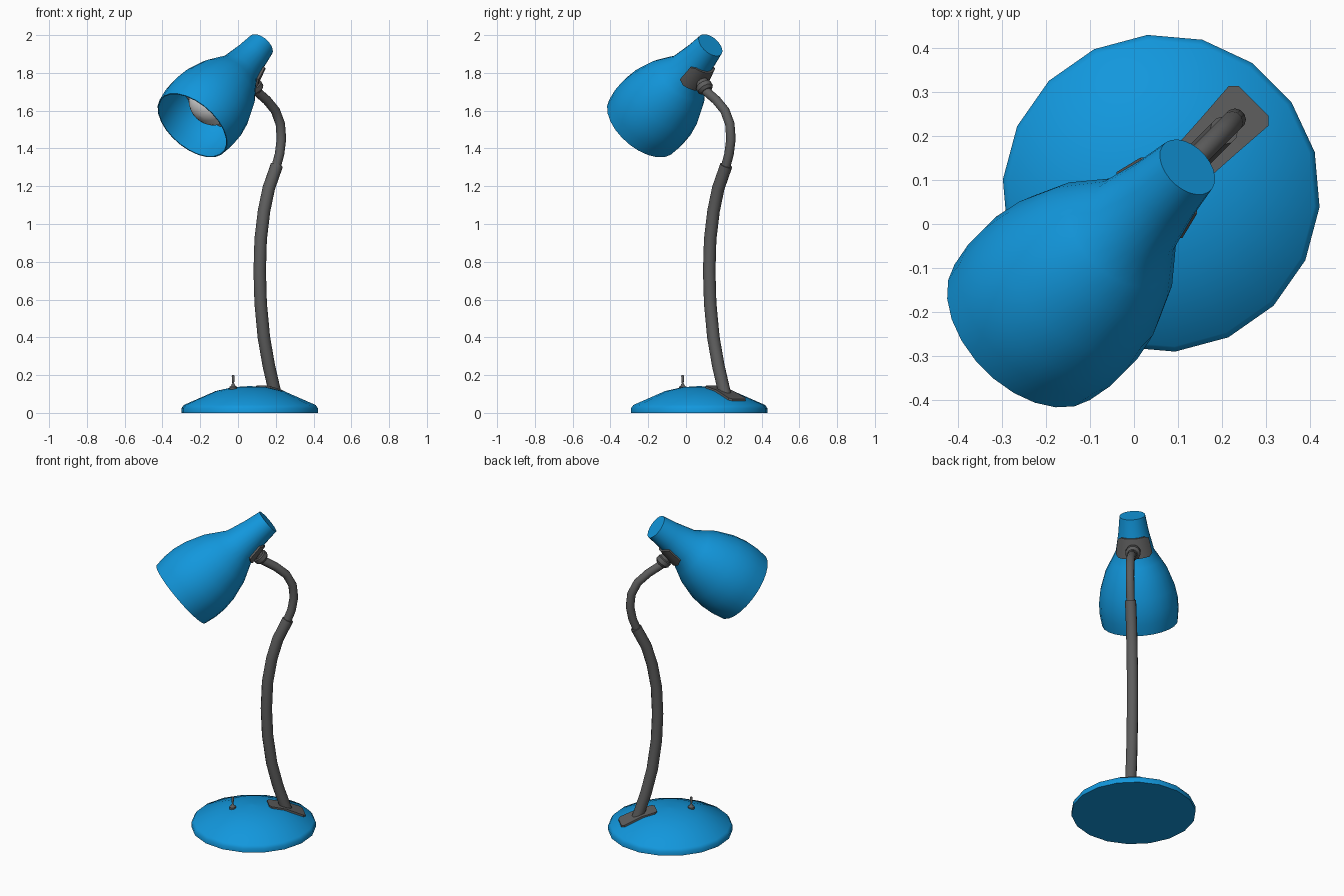
import bpy, bmesh, math
from mathutils import Vector

if "Cube" in bpy.data.objects:
    bpy.data.objects.remove(bpy.data.objects["Cube"])

# The lamp lies in a diagonal plane: s runs toward back right, w across, z up
K = math.sqrt(0.5)
S, W, Z = Vector((K, K, 0)), Vector((-K, K, 0)), Vector((0, 0, 1))
SHIFT = Vector((-0.002, 0.006, 0))


def P(s, w, z):
    return S * s + W * w + Z * z + SHIFT


def material(name, rgb):
    m = bpy.data.materials.new(name)
    m.diffuse_color = (*rgb, 1)
    m.use_nodes = True
    m.node_tree.nodes["Principled BSDF"].inputs["Base Color"].default_value = m.diffuse_color
    return m


BLUE = material("blue_enamel", (0.006, 0.31, 0.72))
GREY = material("dark_grey", (0.11, 0.11, 0.11))
SILVER = material("reflector_grey", (0.35, 0.35, 0.35))
WHITE = material("bulb_white", (0.8, 0.8, 0.8))


def make(name, bm, mat, angle=40):
    bmesh.ops.remove_doubles(bm, verts=bm.verts, dist=1e-5)
    bmesh.ops.recalc_face_normals(bm, faces=bm.faces)
    me = bpy.data.meshes.new(name)
    bm.to_mesh(me)
    bm.free()
    ob = bpy.data.objects.new(name, me)
    bpy.context.collection.objects.link(ob)
    me.materials.append(mat)
    bpy.ops.object.select_all(action='DESELECT')
    ob.select_set(True)
    bpy.context.view_layer.objects.active = ob
    bpy.ops.object.shade_smooth_by_angle(angle=math.radians(angle))
    return ob


def skin(rings, name, mat, caps=True, angle=40):
    """Join rings of points into a closed tube-like surface."""
    bm = bmesh.new()
    vr = [[bm.verts.new(p) for p in r] for r in rings]
    n = len(vr[0])
    for a, b in zip(vr, vr[1:]):
        for i in range(n):
            j = (i + 1) % n
            bm.faces.new((a[i], a[j], b[j], b[i]))
    if caps:
        bm.faces.new(vr[0])
        bm.faces.new(vr[-1])
    return make(name, bm, mat, angle)


def ring(c, u, v, r, n, phase=0.5):
    return [c + (u * math.cos(2 * math.pi * (i + phase) / n) +
                 v * math.sin(2 * math.pi * (i + phase) / n)) * r for i in range(n)]


def lathe(name, profile, origin, axis, n, mat, caps=True, angle=40):
    u = W.cross(axis)
    return skin([ring(origin + axis * t, u, W, r, n) for r, t in profile],
                name, mat, caps, angle)


def tube(name, path, r, mat, n=12):
    """Sweep a circle along (x, z) points inside the lamp plane."""
    pts = [P(x / K, 0, z) for x, z in path]
    rings = []
    for i, p in enumerate(pts):
        d = (pts[min(i + 1, len(pts) - 1)] - pts[max(i - 1, 0)]).normalized()
        rings.append(ring(p, W.cross(d), W, r, n))
    return skin(rings, name, mat)


def interp(tab, x):
    for (x0, y0), (x1, y1) in zip(tab, tab[1:]):
        if x <= x1:
            return y0 + (y1 - y0) * (x - x0) / (x1 - x0)
    return tab[-1][1]


# Domed base
CS = 0.0905
DOME = [(0, 0.142), (0.09, 0.136), (0.18, 0.116), (0.35, 0.042), (0.362, 0.025)]
lathe("base", [(0.362, 0)] + [(max(r, 0.0005), z) for r, z in DOME[::-1]],
      P(CS, 0, 0), Z, 18, BLUE, angle=50)

# Mounting plate following the dome
rings = []
for s, h in [(0.176, 0.036), (0.19, 0.052), (0.275, 0.057), (0.372, 0.064), (0.388, 0.048)]:
    z = interp(DOME, abs(s - CS))
    rings.append([P(s, -h, z - 0.02), P(s, h, z - 0.02), P(s, h, z + 0.008), P(s, -h, z + 0.008)])
skin(rings, "mounting_plate", GREY, angle=30)

# Toggle switch
lathe("switch", [(0.02, -0.01), (0.02, 0.008), (0.011, 0.014), (0.008, 0.022), (0.005, 0.026),
                 (0.008, 0.064), (0.005, 0.07)], P(-0.033, 0, 0.13), Z, 10, GREY)

# Gooseneck arm, thick lower and thin upper section
tube("lower_arm", [(0.202, 0.09), (0.165, 0.25), (0.139, 0.4), (0.122, 0.58), (0.117, 0.75),
                   (0.122, 0.92), (0.14, 1.07), (0.165, 1.19), (0.207, 1.31)], 0.033, GREY)
tube("upper_arm", [(0.2, 1.29), (0.222, 1.37), (0.232, 1.45), (0.226, 1.53), (0.2, 1.6),
                   (0.155, 1.655), (0.092, 1.71)], 0.025, GREY)

# Lamp shade: outer skin, then a thin inner wall
TILT = math.radians(39.6)
A = S * math.cos(TILT) + Z * math.sin(TILT)
D = S * math.sin(TILT) - Z * math.cos(TILT)     # back and down
RIM = P(-0.339, 0, 1.522)
OUT = [(0, 0.22), (0.07, 0.23), (0.14, 0.23), (0.22, 0.217), (0.33, 0.18), (0.39, 0.146),
       (0.45, 0.112), (0.57, 0.088), (0.667, 0.075)]
inner = [(r - 0.006, t) for t, r in OUT[4::-1]]
outer = [(r, t) for t, r in OUT]
shade = lathe("shade", inner + outer + [(0.0005, 0.667)], RIM, A, 24, BLUE, caps=False)

# Reflector disc and bulb inside the shade
lathe("reflector", [(0.0005, 0.235), (0.2, 0.215), (0.2, 0.222), (0.0005, 0.245)],
      RIM, A, 24, SILVER)
lathe("bulb", [(max(0.14 * math.sin(math.pi * k / 16), 0.0005),
                0.225 - 0.15 * math.cos(math.pi * k / 16)) for k in range(9)],
      RIM, A, 20, WHITE)

# Curved bracket hugging the neck of the shade
rings = []
for k in range(-4, 5):
    a = math.radians(15 * k)
    out = D * math.cos(a) + W * math.sin(a)
    half = 0.058 if abs(k) < 4 else 0.044
    rings.append([RIM + A * t + out * (interp(OUT, t) + o)
                  for t, o in ((0.5 - half, -0.006), (0.5 + half, -0.006),
                               (0.5 + half, 0.012), (0.5 - half, 0.012))])
skin(rings, "bracket", GREY, angle=35)

# Swivel joint between bracket and arm
lathe("swivel_joint", [(0.036, 0.09), (0.036, 0.125), (0.044, 0.13), (0.044, 0.155), (0.03, 0.17)],
      RIM + A * 0.49, D, 12, GREY)
